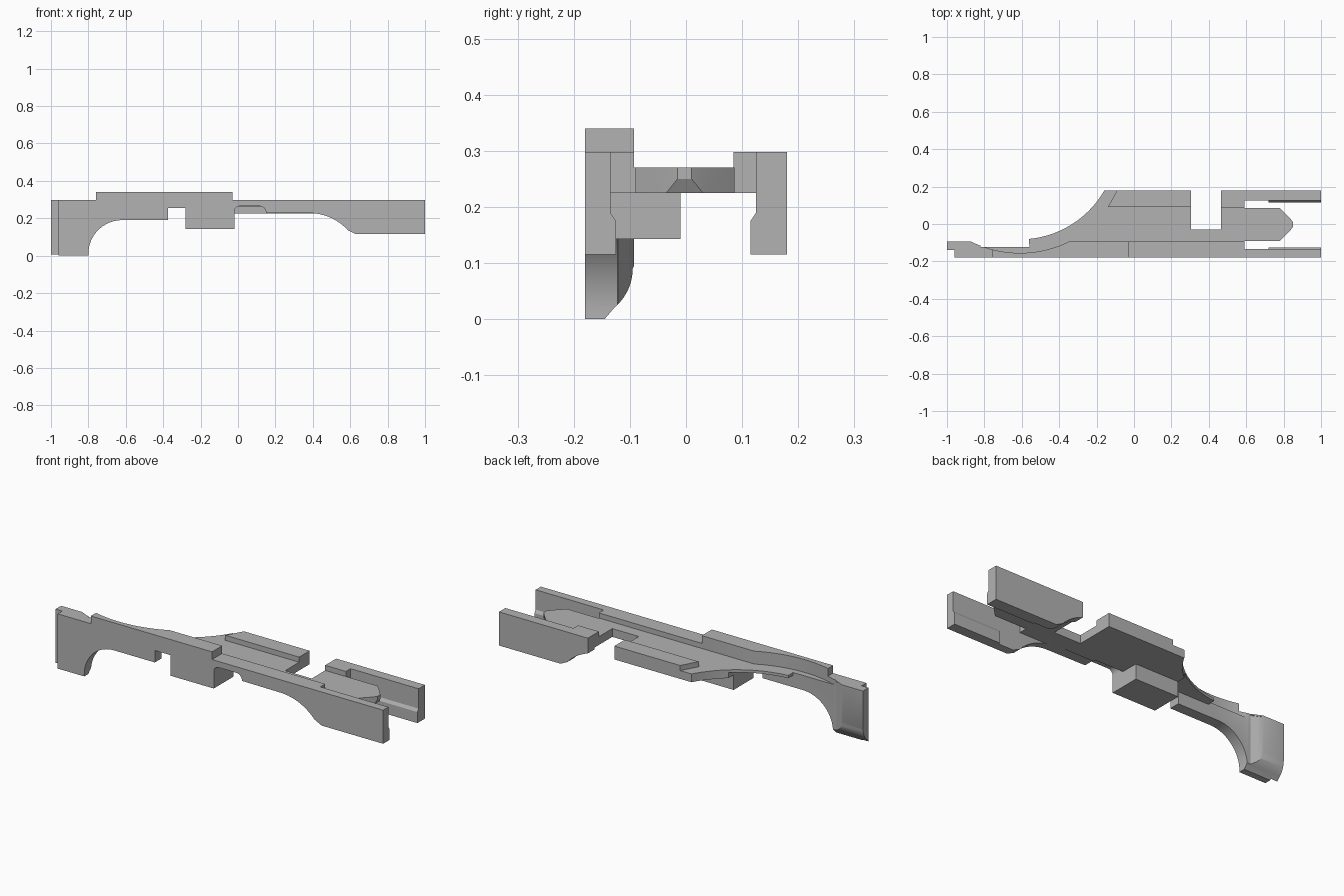
import bpy, bmesh, math
from mathutils import Vector

cube = bpy.data.objects.get("Cube")
if cube:
    bpy.data.objects.remove(cube, do_unlink=True)

grey = bpy.data.materials.new("plain_grey")
grey.use_nodes = True
COLOUR = (0.45, 0.45, 0.45, 1)
grey.diffuse_color = COLOUR
grey.node_tree.nodes["Principled BSDF"].inputs["Base Color"].default_value = COLOUR


def arc(cx, cy, r, start, end, n=24):
    """Points on a circle between two angles in degrees."""
    angles = [math.radians(start + (end - start) * i / n) for i in range(n + 1)]
    return [(cx + r * math.cos(a), cy + r * math.sin(a)) for a in angles]


def prism(name, points, axis, low, high):
    """Extrude a flat outline along the given axis."""
    place = {"x": lambda a, b, t: (t, a, b),
             "y": lambda a, b, t: (a, t, b),
             "z": lambda a, b, t: (a, b, t)}[axis]
    bm = bmesh.new()
    face = bm.faces.new([bm.verts.new(place(a, b, low)) for a, b in points])
    made = bmesh.ops.extrude_face_region(bm, geom=[face])["geom"]
    verts = [g for g in made if isinstance(g, bmesh.types.BMVert)]
    bmesh.ops.translate(bm, verts=verts, vec=Vector(place(0, 0, high - low)))
    bmesh.ops.recalc_face_normals(bm, faces=bm.faces)
    mesh = bpy.data.meshes.new(name)
    bm.to_mesh(mesh)
    bm.free()
    mesh.materials.append(grey)
    obj = bpy.data.objects.new(name, mesh)
    bpy.context.collection.objects.link(obj)
    return obj


def box(name, x0, x1, y0, y1, z0, z1):
    return prism(name, [(x0, y0), (x1, y0), (x1, y1), (x0, y1)], "z", z0, z1)


def cut(target, cutter):
    """Subtract the cutter, then discard it."""
    mod = target.modifiers.new("cut", "BOOLEAN")
    mod.operation, mod.solver, mod.object = "DIFFERENCE", "EXACT", cutter
    bpy.context.view_layer.objects.active = target
    bpy.ops.object.modifier_apply(modifier=mod.name)
    bpy.data.objects.remove(cutter, do_unlink=True)


FRONT, BACK = -0.18, 0.18
DECK_LOW, DECK_TOP, RAIL_TOP = 0.225, 0.27, 0.298
belly = arc(0.38, -0.052, 0.28, 90, 42, 14)

# Front wall: long side outline with foot, notches and raised middle
outline = [(-1, 0)]
outline += arc(-0.62, 0.01, 0.18, 183, 90)
outline += [(-0.375, 0.19), (-0.375, 0.255), (-0.28, 0.255), (-0.28, 0.143), (-0.02, 0.143)]
outline += arc(0.01, 0.235, 0.03, 180, 90, 6)
outline += arc(0.115, 0.23, 0.035, 90, 0, 6)
outline += belly + [(0.63, 0.115), (1, 0.115), (1, RAIL_TOP), (-0.03, RAIL_TOP),
                    (-0.03, 0.34), (-0.76, 0.34), (-0.76, RAIL_TOP), (-1, RAIL_TOP)]
wall = prism("front_wall", outline, "y", FRONT, -0.093)
cut(wall, box("cutter", 0.59, 2, -0.135, 1, -1, 1))
cut(wall, box("cutter", -0.28, 0.7, -0.135, 1, -1, DECK_LOW))
cut(wall, box("cutter", -0.82, -0.56, -0.122, 1, -1, 1))
cut(wall, box("cutter", -0.57, -0.27, -0.122, 1, -1, 0.255))
cut(wall, box("cutter", -2, -0.96, -1, -0.14, -1, 1))
cut(wall, prism("cutter", arc(-0.61, 0.438, 0.593, 0, 354, 118), "z", DECK_TOP, 1))

# Scooped inner corner and rounded lower edge of the foot
scoop = [(-0.7, -0.121), (-0.7, 0), (-0.91, 0), (-0.88, -0.092), (-0.85, -0.106), (-0.82, -0.121)]
cut(wall, prism("cutter", scoop, "z", -1, 0.29))
edge = [(-0.165, -0.02), (-0.05, -0.02), (-0.05, 0.1), (-0.09, 0.1)]
edge += arc(-0.185, 0.09, 0.09, 0, -50, 10) + [(-0.145, 0)]
cut(wall, prism("cutter", edge, "x", -1.1, -0.75))

# Deck: thin plate with a curved left edge, side slot and pointed nose
plan = arc(-0.61, 0.438, 0.52, -29.8, -84.5, 30)
plan += [(-0.56, -0.12), (0.59, -0.12), (0.59, -0.09), (0.78, -0.09), (0.835, -0.035),
         (0.85, -0.015), (0.85, 0.01), (0.835, 0.03), (0.78, 0.086), (0.59, 0.086),
         (0.59, 0.13), (0.465, 0.13), (0.465, -0.03), (0.305, -0.03), (0.305, BACK)]
deck = prism("deck", plan, "z", DECK_LOW, DECK_TOP)
cut(deck, box("cutter", -1, -0.28, -1, 1, 0, 0.255))
cut(deck, box("cutter", -0.02, 0.15, -0.2, -0.105, 0, 0.264))

# Nose underside is slanted
nose = [(0.80, 0.2), (0.9, 0.2), (0.9, 0.262), (0.85, 0.25), (0.835, DECK_LOW)]
cut(deck, prism("cutter", nose, "y", -0.2, 0.2))

# Block hanging beneath the deck
box("under_block", -0.28, -0.02, -0.15, -0.01, 0.143, 0.235)

# Left part of the rear rail with a slanted end
prism("rear_rail", [(-0.14, 0.09), (0.305, 0.09), (0.305, BACK), (-0.09, BACK)],
      "z", DECK_LOW, RAIL_TOP)

# Rear arm and its thicker root
rear = [p for p in belly if p[0] > 0.47]
rear = [(0.465, 0.215)] + rear + [(0.63, 0.115), (1, 0.115), (1, RAIL_TOP), (0.465, RAIL_TOP)]
prism("rear_arm", rear, "y", 0.125, BACK)
box("rear_arm_root", 0.465, 0.59, 0.085, 0.13, DECK_LOW, RAIL_TOP)

# Bevelled lips along the inner bottom of both arms
for name, base, inward in (("front_lip", -0.135, 1), ("rear_lip", 0.125, -1)):
    lip = [(-0.01, 0.115), (0.01, 0.115), (0.01, 0.175), (0, 0.19), (-0.01, 0.19)]
    prism(name, [(base + inward * y, z) for y, z in lip], "x", 0.72, 1)

# Smooth the curves, keep the edges crisp
for obj in bpy.context.collection.objects:
    if obj.type == "MESH" and grey.name in obj.data.materials:
        bpy.ops.object.select_all(action="DESELECT")
        obj.select_set(True)
        bpy.context.view_layer.objects.active = obj
        bpy.ops.object.shade_smooth_by_angle(angle=math.radians(30))
